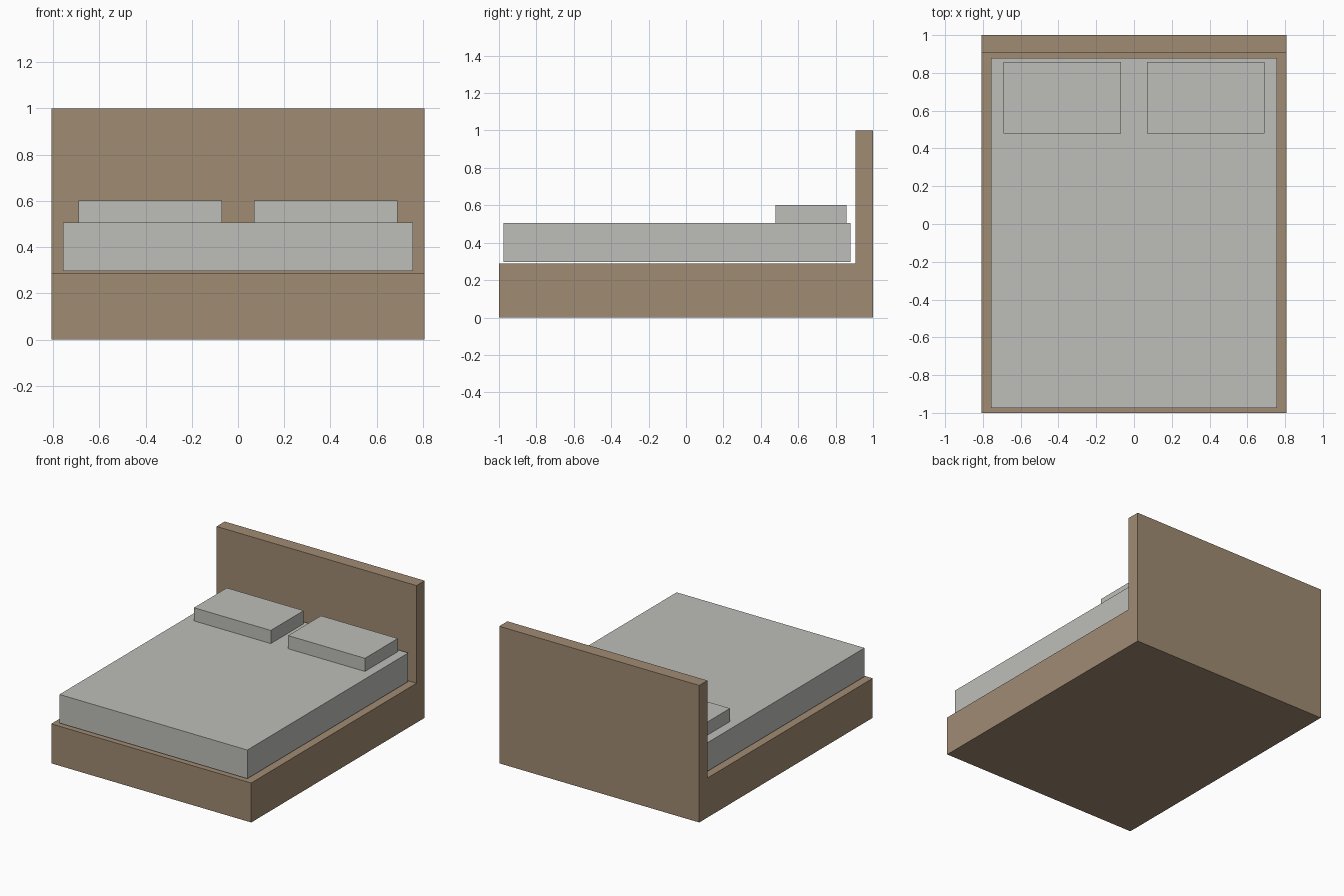
import bpy
import bmesh

cube = bpy.data.objects.get("Cube")
if cube:
    bpy.data.objects.remove(cube, do_unlink=True)


def make_material(name, rgb):
    mat = bpy.data.materials.new(name)
    mat.use_nodes = True
    colour = (*rgb, 1.0)
    mat.diffuse_color = colour
    bsdf = next(n for n in mat.node_tree.nodes if n.type == 'BSDF_PRINCIPLED')
    bsdf.inputs["Base Color"].default_value = colour
    bsdf.inputs["Roughness"].default_value = 0.8
    return mat


def extrude_profile(name, profile, x0, x1, mat):
    """Extrude a closed (y, z) side profile from x0 to x1."""
    bm = bmesh.new()
    face = bm.faces.new([bm.verts.new((x0, y, z)) for y, z in profile])
    result = bmesh.ops.extrude_face_region(bm, geom=[face])
    verts = [v for v in result["geom"] if isinstance(v, bmesh.types.BMVert)]
    bmesh.ops.translate(bm, verts=verts, vec=(x1 - x0, 0, 0))
    bmesh.ops.recalc_face_normals(bm, faces=bm.faces)
    mesh = bpy.data.meshes.new(name)
    bm.to_mesh(mesh)
    bm.free()
    mesh.materials.append(mat)
    obj = bpy.data.objects.new(name, mesh)
    bpy.context.collection.objects.link(obj)
    return obj


def box(name, x, y, z, mat):
    profile = [(y[0], z[0]), (y[1], z[0]), (y[1], z[1]), (y[0], z[1])]
    return extrude_profile(name, profile, x[0], x[1], mat)


wood = make_material("light brown wood", (0.352, 0.258, 0.171))
fabric = make_material("pale grey fabric", (0.515, 0.515, 0.491))

# Bed base and headboard as one L-shaped side profile
frame_profile = [(-1.0, 0.0), (1.0, 0.0), (1.0, 1.0),
                 (0.906, 1.0), (0.906, 0.288), (-1.0, 0.288)]
extrude_profile("bed_frame", frame_profile, -0.807, 0.807, wood)

# Mattress, resting just clear of the base
box("mattress", (-0.758, 0.758), (-0.975, 0.88), (0.297, 0.506), fabric)

# Pair of pillows
for side, x in (("left", (0.07, 0.69)), ("right", (-0.69, -0.07))):
    box(f"{side}_pillow", x, (0.478, 0.857), (0.506, 0.602), fabric)
